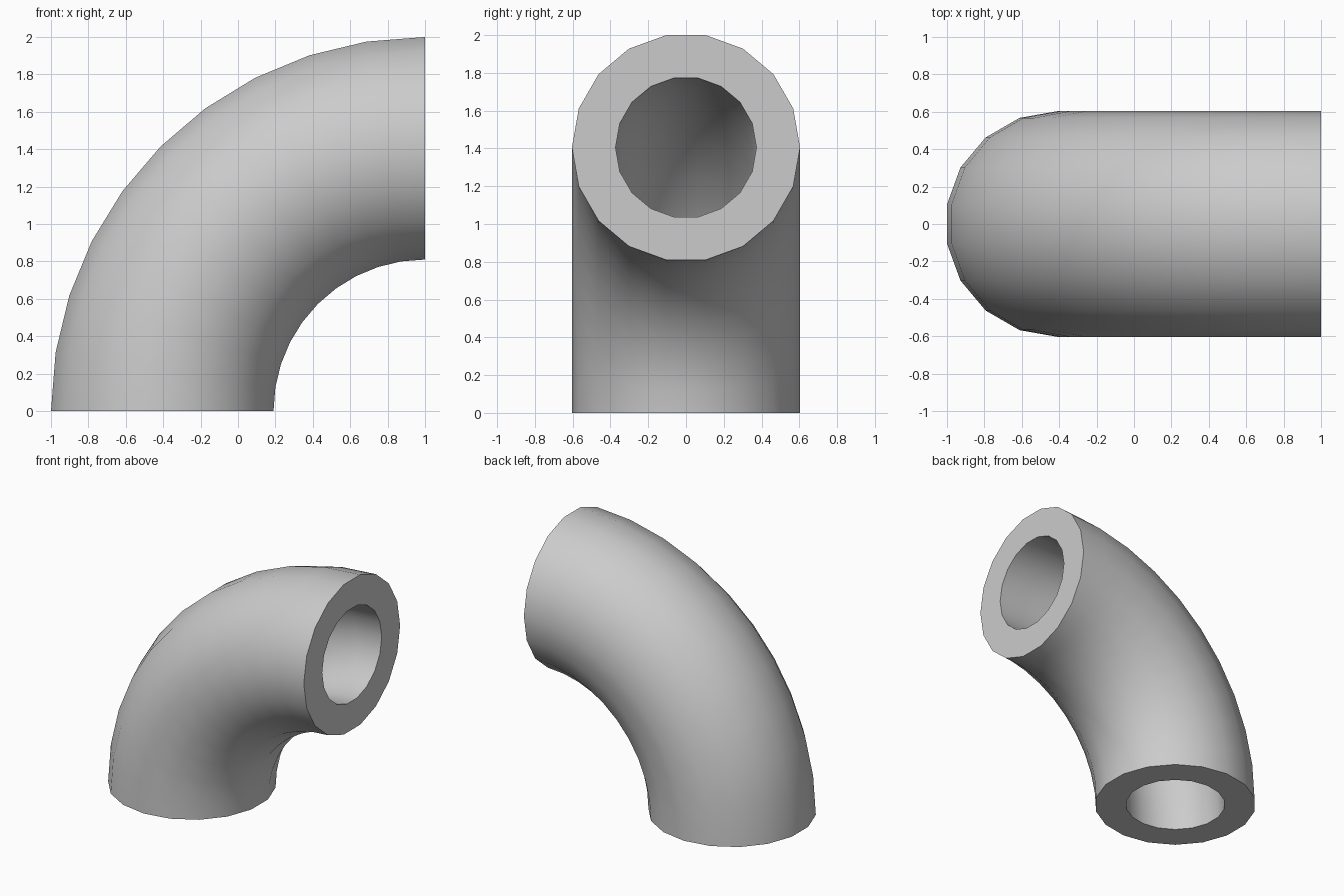
import bpy, bmesh, math
from mathutils import Vector

if "Cube" in bpy.data.objects:
    bpy.data.objects.remove(bpy.data.objects["Cube"])

SIDES, STEPS = 18, 10
BEND_R, OUTER_R, INNER_R = 1.405, 0.604, 0.373

bm = bmesh.new()

# Annular cross-section at the bottom opening
def ring(radius):
    return [bm.verts.new((1 - BEND_R + radius * math.sin(a), radius * math.cos(a), 0))
            for a in (2 * math.pi * i / SIDES for i in range(SIDES))]

outer, inner = ring(OUTER_R), ring(INNER_R)
section = []
for i in range(SIDES):
    j = (i + 1) % SIDES
    section.append(bm.faces.new((outer[i], outer[j], inner[j], inner[i])))

# Sweep the wall a quarter turn about the bend axis, keeping the start cap
bmesh.ops.spin(bm, geom=section + bm.edges[:] + bm.verts[:], cent=Vector((1, 0, 0)),
               axis=Vector((0, 1, 0)), angle=math.pi / 2, steps=STEPS, use_duplicate=False)
bmesh.ops.remove_doubles(bm, verts=bm.verts[:], dist=1e-5)

# Remove anything inside the wall, then close both ends with flat rings
def at_end(v):
    return abs(v.co.z) < 1e-4 or abs(v.co.x - 1) < 1e-4

def radius_of(v):
    d = math.hypot(v.co.x - 1, v.co.z)
    return math.hypot(d - BEND_R, v.co.y)

mid = (OUTER_R + INNER_R) / 2
radial = [e for e in bm.edges
          if (radius_of(e.verts[0]) > mid) != (radius_of(e.verts[1]) > mid)]
crossing = {f for e in radial for f in e.link_faces}
bmesh.ops.delete(bm, geom=list(crossing), context='FACES')
rims = [e for e in bm.edges if e.is_boundary and all(at_end(v) for v in e.verts)]
for end in (lambda v: abs(v.co.z) < 1e-4, lambda v: abs(v.co.x - 1) < 1e-4):
    bmesh.ops.bridge_loops(bm, edges=[e for e in rims if all(end(v) for v in e.verts)])
bmesh.ops.recalc_face_normals(bm, faces=bm.faces[:])

# Pipe object with smooth walls and crisp end edges
mesh = bpy.data.meshes.new("pipe_elbow")
bm.to_mesh(mesh)
bm.free()
pipe = bpy.data.objects.new("pipe_elbow", mesh)
bpy.context.collection.objects.link(pipe)
bpy.context.view_layer.objects.active = pipe
pipe.select_set(True)
bpy.ops.object.shade_smooth_by_angle(angle=math.radians(40))
